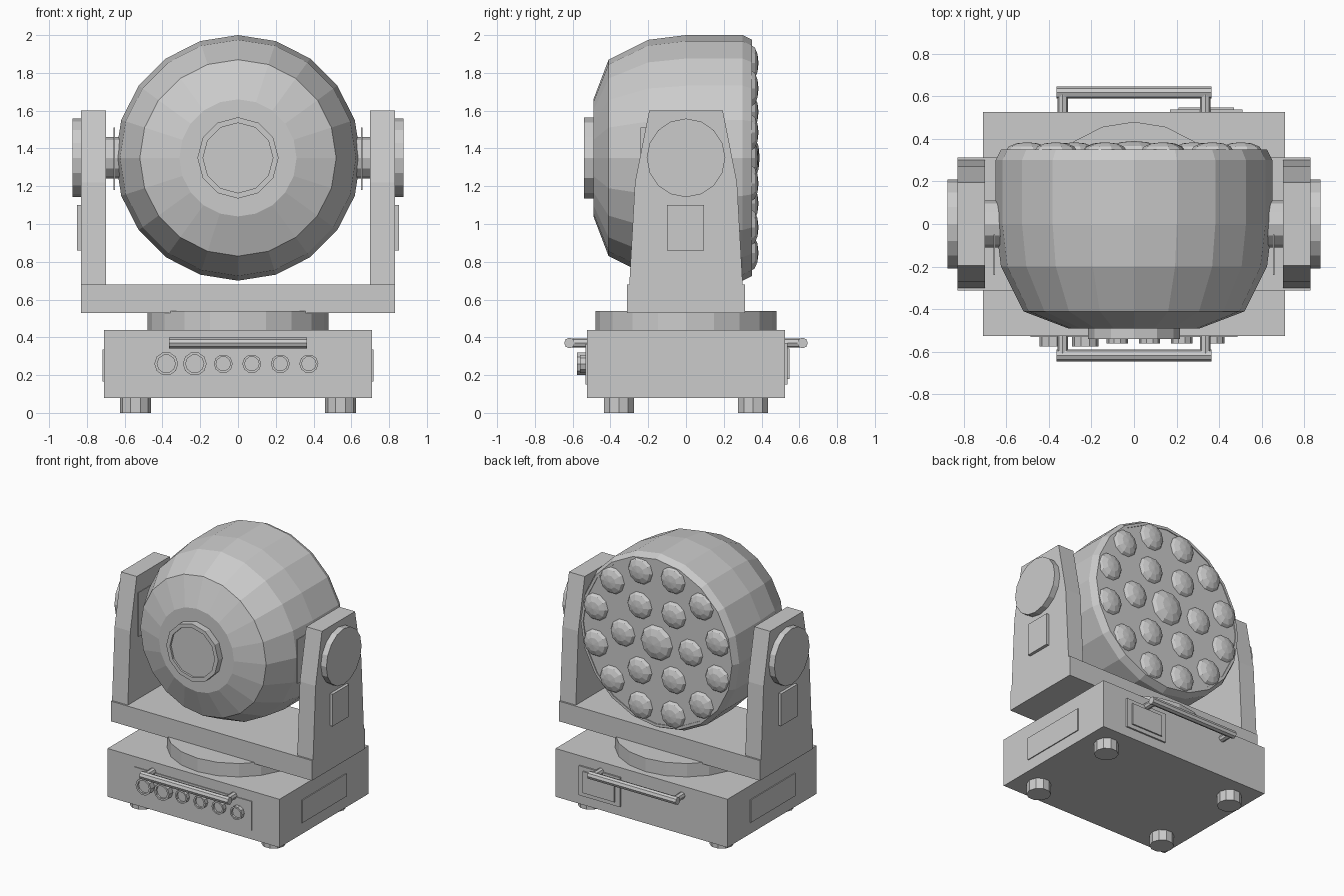
import bpy, bmesh, math
from mathutils import Matrix, Vector

cube = bpy.data.objects.get("Cube")
if cube:
    bpy.data.objects.remove(cube, do_unlink=True)

GREY = (0.6, 0.6, 0.6, 1.0)
grey = bpy.data.materials.new("plain_grey")
grey.use_nodes = True
grey.diffuse_color = GREY
grey.node_tree.nodes["Principled BSDF"].inputs["Base Color"].default_value = GREY

# Rotation that takes local +z to each named direction
TURN = {
    "Z": Matrix.Identity(4),
    "X": Matrix.Rotation(math.pi / 2, 4, "Y"),
    "-X": Matrix.Rotation(-math.pi / 2, 4, "Y"),
    "Y": Matrix.Rotation(-math.pi / 2, 4, "X"),
    "-Y": Matrix.Rotation(math.pi / 2, 4, "X"),
}


def finish(name, bm):
    bmesh.ops.recalc_face_normals(bm, faces=bm.faces)
    mesh = bpy.data.meshes.new(name)
    bm.to_mesh(mesh)
    bm.free()
    mesh.materials.append(grey)
    obj = bpy.data.objects.new(name, mesh)
    bpy.context.collection.objects.link(obj)
    return obj


def box(name, low, high):
    low, high = Vector(low), Vector(high)
    bm = bmesh.new()
    bmesh.ops.create_cube(bm, size=1)
    for v in bm.verts:
        v.co = (low + high) / 2 + v.co * (high - low)
    return finish(name, bm)


def lathe(name, profile, sides, at, axis="Z"):
    """Spin (radius, height) points round an axis; open ends are capped."""
    bm = bmesh.new()
    rings = []
    for r, h in profile:
        count = sides if r > 0 else 1
        rings.append([bm.verts.new((r * math.cos(math.tau * i / sides),
                                    r * math.sin(math.tau * i / sides), h))
                      for i in range(count)])
    for a, b in zip(rings, rings[1:]):
        for i in range(sides):
            j = (i + 1) % sides
            quad = [a[i % len(a)], a[j % len(a)], b[j % len(b)], b[i % len(b)]]
            bm.faces.new(list(dict.fromkeys(quad)))
    for ring in (rings[0], rings[-1]):
        if len(ring) > 1:
            bm.faces.new(ring)
    bm.transform(Matrix.Translation(at) @ TURN[axis])
    return finish(name, bm)


def cylinder(name, radius, length, sides, at, axis="Z"):
    return lathe(name, [(radius, 0), (radius, length)], sides, at, axis)


def rimmed(name, radius, inner, length, dip, sides, at, axis):
    return lathe(name, [(radius, 0), (radius, length), (inner, length),
                        (inner, length - dip)], sides, at, axis)


def prism_x(name, outline, x0, x1):
    """Extrude a (y, z) outline along x."""
    bm = bmesh.new()
    face = bm.faces.new([bm.verts.new((x0, y, z)) for y, z in outline])
    out = bmesh.ops.extrude_face_region(bm, geom=[face])
    moved = [g for g in out["geom"] if isinstance(g, bmesh.types.BMVert)]
    bmesh.ops.translate(bm, verts=moved, vec=(x1 - x0, 0, 0))
    return finish(name, bm)


SIDES = ((1, "left", "X"), (-1, "right", "-X"))
ENDS = ((-1, "front", "-Y"), (1, "back", "Y"))
PIVOT = 1.35

# Base with feet and turntable
box("base", (-0.71, -0.525, 0.08), (0.71, 0.525, 0.44))
cylinder("turntable", 0.48, 0.1, 20, (0, 0, 0.44))
for sx, side, _ in SIDES:
    for sy, end, _ in ENDS:
        cylinder(f"{end}_{side}_foot", 0.083, 0.08, 10, (sx * 0.543, sy * 0.355, 0))

# Base panels
box("control_panel", (-0.485, -0.531, 0.15), (0.485, -0.525, 0.365))
box("rear_panel", (0.17, 0.525, 0.15), (0.51, 0.537, 0.37))
box("rear_panel_cover", (0.21, 0.537, 0.18), (0.47, 0.547, 0.34))
for sx, side, axis in SIDES:
    box(f"{side}_base_panel", (sx * 0.71, -0.265, 0.165), (sx * 0.717, 0.26, 0.335))

# Row of sockets
for i in range(6):
    big = i < 2
    rimmed(f"socket_{i + 1}", 0.063 if big else 0.05, 0.048 if big else 0.038,
           0.047 if big else 0.032, 0.015, 10,
           (-0.38 + 0.151 * i, -0.529, 0.26), "-Y")

# Carrying handles
for sy, end, axis in ENDS:
    cylinder(f"{end}_handle_bar", 0.028, 0.73, 8, (-0.365, sy * 0.617, 0.37), "X")
    for sx, side, _ in SIDES:
        cylinder(f"{end}_handle_{side}_post", 0.025, 0.095, 8,
                 (sx * 0.335, sy * 0.522, 0.37), axis)

# Yoke: crossbar, tapered arms, pivot covers and axles
box("yoke_crossbar", (-0.83, -0.313, 0.53), (0.83, 0.313, 0.68))
half = [(0.3, 0.68), (0.27, 1.22), (0.195, 1.6)]
arm = half + [(-y, z) for y, z in reversed(half)]
for sx, side, axis in SIDES:
    prism_x(f"{side}_yoke_arm", arm, sx * 0.7, sx * 0.83)
    cylinder(f"{side}_pivot_cover", 0.208, 0.045, 16, (sx * 0.83, 0, PIVOT), axis)
    box(f"{side}_arm_plate", (sx * 0.83, -0.1, 0.86), (sx * 0.852, 0.095, 1.1))
    cylinder(f"{side}_axle", 0.11, 0.12, 12, (sx * 0.59, 0, PIVOT), axis)
    box(f"{side}_head_bracket", (sx * 0.652, -0.24, 1.18), (sx * 0.66, -0.05, 1.51))

# Lamp head and front cap
lathe("lamp_head", [(0.31, -0.49), (0.52, -0.41), (0.625, -0.2), (0.65, 0),
                    (0.65, 0.3), (0.625, 0.35), (0.605, 0.35), (0.605, 0.344)],
      20, (0, 0, PIVOT), "Y")
rimmed("head_cap", 0.215, 0.185, 0.05, 0.015, 12, (0, -0.49, PIVOT), "-Y")


# Faceted lenses in rings of one, six and twelve
def lens(name, radius, height, x, z):
    dome = [(radius * math.cos(a), height * math.sin(a))
            for a in (0, math.pi / 6, math.pi / 3)] + [(0, height)]
    lathe(name, dome, 10, (x, 0.344, PIVOT + z), "Y")


lens("centre_lens", 0.13, 0.046, 0, 0)
for ring, count, radius, start in (("inner", 6, 0.28, 0), ("outer", 12, 0.52, 15)):
    for i in range(count):
        a = math.radians(start) + math.tau * i / count
        lens(f"{ring}_lens_{i + 1}", 0.1, 0.04, radius * math.cos(a), radius * math.sin(a))
